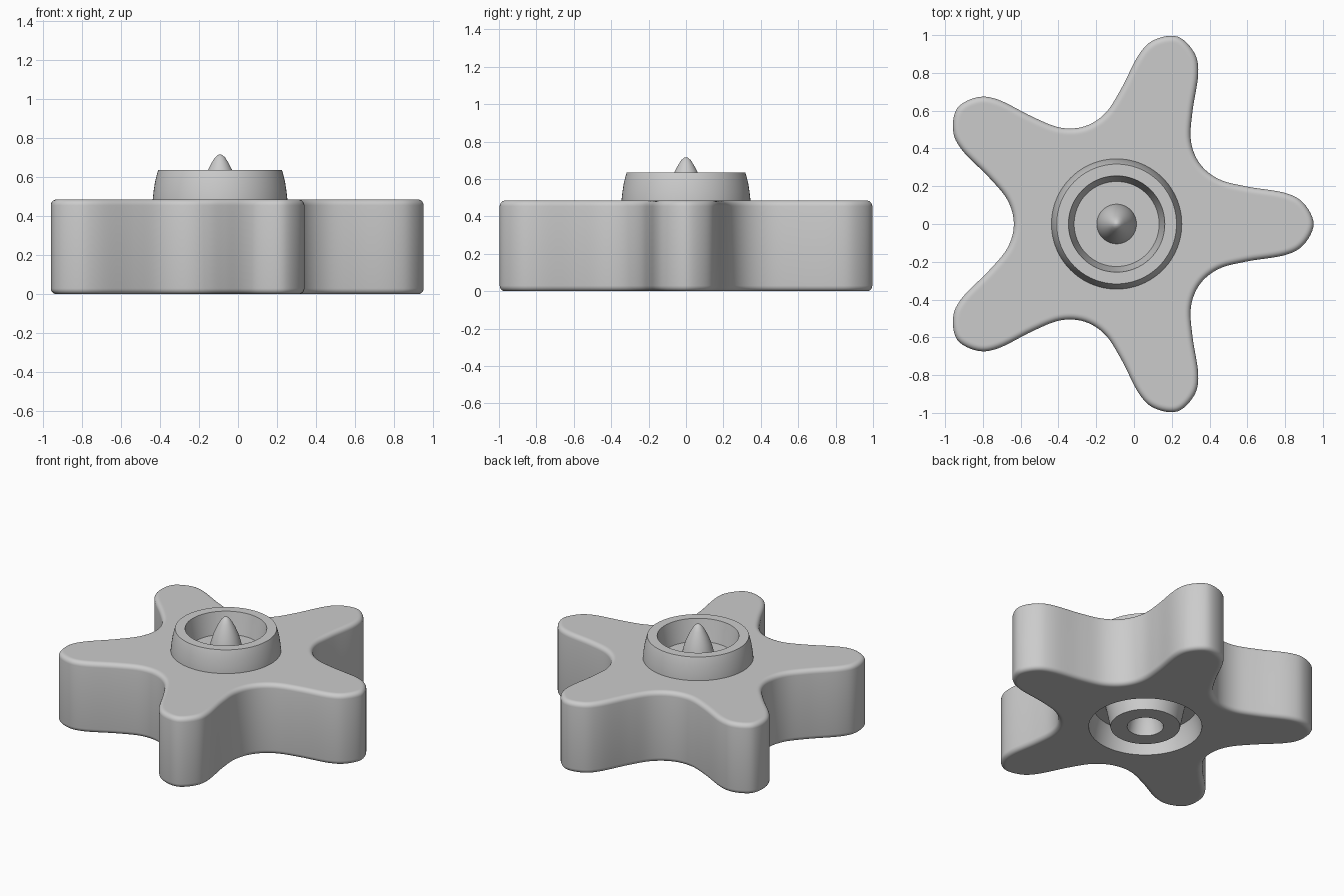
import bpy
from math import sin, cos, tau, pi, atan2, hypot, radians
from mathutils import Vector

old = bpy.data.objects.get("Cube")
if old:
    bpy.data.objects.remove(old)

CENTER_X = -0.092   # axis of the hub
ARMS = 5
STEPS = 6           # spline samples per control point
BODY_TOP = 0.485
ROUND = 0.03        # edge rounding of the body

grey = bpy.data.materials.new("light grey plastic")
grey.use_nodes = True
grey.diffuse_color = (0.6, 0.6, 0.6, 1)
grey.node_tree.nodes["Principled BSDF"].inputs["Base Color"].default_value = (0.6, 0.6, 0.6, 1)


def star_outline():
    """Closed smooth outline through one half arm, mirrored and repeated."""
    half = [(0.99, 0.11), (0.89, 0.165), (0.69, 0.198), (0.54, 0.238)]
    arm = [(x, -y) for x, y in reversed(half)] + [(1.043, 0)] + half + [(0.44, 0.32)]
    ctrl = []
    for k in range(ARMS):
        a = tau * k / ARMS
        ctrl += [Vector((x * cos(a) - y * sin(a), x * sin(a) + y * cos(a))) for x, y in arm]
    n, pts = len(ctrl), []
    for i in range(n):
        p0, p1, p2, p3 = (ctrl[(i + j) % n] for j in (-1, 0, 1, 2))
        for s in range(STEPS):
            t = s / STEPS
            pts.append(0.5 * (2 * p1 + (p2 - p0) * t + (2 * p0 - 5 * p1 + 4 * p2 - p3) * t * t
                              + (3 * p1 - p0 - 3 * p2 + p3) * t ** 3))
    return pts


def inset(pts, d):
    out = []
    for i, p in enumerate(pts):
        t = (pts[(i + 1) % len(pts)] - pts[i - 1]).normalized()
        out.append(p + Vector((-t.y, t.x)) * d)
    return out


def circle(r, angles):
    return [Vector((r * cos(a), r * sin(a))) for a in angles]


def skin(name, rings):
    """Skin a stack of (points, height) rings; open ends are capped."""
    n = len(rings[0][0])
    verts = [(p.x, p.y, z) for pts, z in rings for p in pts]
    faces = [(k * n + i, k * n + (i + 1) % n, (k + 1) * n + (i + 1) % n, (k + 1) * n + i)
             for k in range(len(rings) - 1) for i in range(n)]
    last = (len(rings) - 1) * n
    faces += [tuple(range(n))[::-1], tuple(range(last, last + n))]
    mesh = bpy.data.meshes.new(name)
    mesh.from_pydata(verts, [], faces)
    mesh.materials.append(grey)
    obj = bpy.data.objects.new(name, mesh)
    obj.location.x = CENTER_X
    bpy.context.collection.objects.link(obj)
    bpy.ops.object.select_all(action='DESELECT')
    obj.select_set(True)
    bpy.context.view_layer.objects.active = obj
    bpy.ops.object.shade_smooth_by_angle(angle=radians(30))
    return obj


# Tapered shapes (radius, height above their base) shared by top and underside
collar_outer = [(0.345, 0), (0.34, 0.045), (0.333, 0.09), (0.322, 0.135), (0.317, 0.15)]
collar_inner = [(0.255, 0.15), (0.24, 0.075), (0.225, 0.005)]
peg = [(0.105, 0.005), (0.094, 0.06), (0.079, 0.11), (0.06, 0.155), (0.042, 0.19),
       (0.026, 0.215), (0.012, 0.228), (0.002, 0.231)]
GAP = 0.008

# Star body: peg socket, collar groove, then the rounded star wall up to the top
outline = star_outline()
angles = [atan2(p.y, p.x) for p in outline]
under = [(r + GAP, h) for r, h in reversed(peg)]
under[-1] = (under[-1][0], 0)
under += [(r - GAP, h) for r, h in reversed(collar_inner)]
under[len(peg)] = (under[len(peg)][0], 0)
under += [(r + GAP, h) for r, h in reversed(collar_outer)]
rings = [(circle(r, angles), h) for r, h in under]

SEG = 5
corner = [(ROUND * (1 - sin(pi / 2 * i / SEG)), ROUND * (1 - cos(pi / 2 * i / SEG)))
          for i in range(SEG + 1)]
wall = [(ROUND + 0.008, 0)] + corner
wall += [(d, BODY_TOP - h) for d, h in reversed(wall)]
rings += [(inset(outline, d), z) for d, z in wall]
rings.append((circle(0.3, angles), BODY_TOP))
skin("star_body", rings)

# Round collar with a shallow dish, standing on the body
even = [tau * i / 96 for i in range(96)]
collar = [(0.345, -0.02)] + collar_outer + collar_inner + [(0.05, 0.005)]
skin("top_collar", [(circle(r, even), BODY_TOP + h) for r, h in collar])

# Bullet-shaped peg in the middle of the dish
skin("center_peg", [(circle(r, even), BODY_TOP + h) for r, h in [(0.105, -0.01)] + peg])
